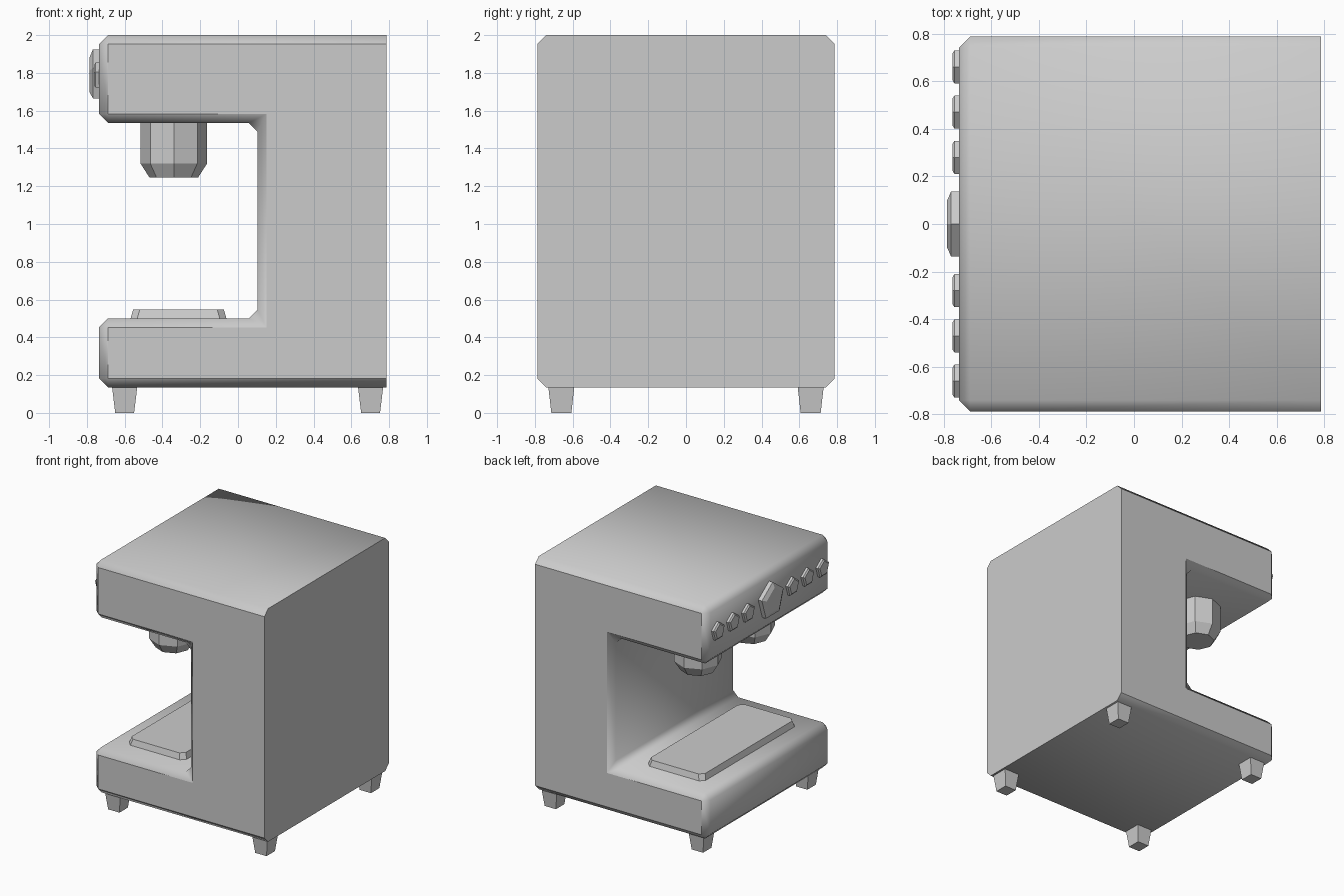
import bpy, bmesh
from math import sin, cos, tau

cube = bpy.data.objects.get("Cube")
if cube:
    bpy.data.objects.remove(cube, do_unlink=True)

GREY = (0.6, 0.6, 0.6, 1.0)
metal = bpy.data.materials.new("light_grey")
metal.use_nodes = True
metal.diffuse_color = GREY
for node in metal.node_tree.nodes:
    if node.type == 'BSDF_PRINCIPLED':
        node.inputs["Base Color"].default_value = GREY


def finish(name, bm):
    bmesh.ops.recalc_face_normals(bm, faces=bm.faces[:])
    mesh = bpy.data.meshes.new(name)
    bm.to_mesh(mesh)
    bm.free()
    mesh.materials.append(metal)
    obj = bpy.data.objects.new(name, mesh)
    bpy.context.collection.objects.link(obj)
    return obj


def loft(name, rings):
    """Join rings of points with side faces and cap both ends."""
    bm = bmesh.new()
    loops = [[bm.verts.new(p) for p in ring] for ring in rings]
    n = len(loops[0])
    for a, b in zip(loops, loops[1:]):
        for i in range(n):
            j = (i + 1) % n
            bm.faces.new((a[i], a[j], b[j], b[i]))
    bm.faces.new(loops[0][::-1])
    bm.faces.new(loops[-1])
    return finish(name, bm)


def rect_ring(x, y, z, hx, hy, cut=0.0):
    """Rectangle at height z, with clipped corners if cut is given."""
    if not cut:
        return [(x + sx * hx, y + sy * hy, z)
                for sx, sy in ((-1, -1), (1, -1), (1, 1), (-1, 1))]
    ring = []
    for sx, sy in ((-1, -1), (1, -1), (1, 1), (-1, 1)):
        pair = [(x + sx * hx, y + sy * (hy - cut), z),
                (x + sx * (hx - cut), y + sy * hy, z)]
        ring += pair if sx * sy > 0 else pair[::-1]
    return ring


# Body: C-shaped side profile, chamfered everywhere but the flat rear panel
REAR = 0.785
profile = [(-0.735, 0.135), (REAR, 0.135), (REAR, 2.0), (-0.735, 2.0),
           (-0.735, 1.535), (0.103, 1.535), (0.103, 0.5), (-0.735, 0.5)]
bm = bmesh.new()
face = bm.faces.new([bm.verts.new((x, -0.787, z)) for x, z in profile])
ext = bmesh.ops.extrude_face_region(bm, geom=[face])
bmesh.ops.translate(bm, vec=(0, 1.574, 0),
                    verts=[v for v in ext["geom"] if isinstance(v, bmesh.types.BMVert)])
bmesh.ops.recalc_face_normals(bm, faces=bm.faces[:])
chamfered = [e for e in bm.edges if not any(f.normal.x > 0.99 for f in e.link_faces)]
bmesh.ops.bevel(bm, geom=chamfered, offset=0.047, segments=1, affect='EDGES')
bm.normal_update()
for f in bm.faces:
    f.smooth = True
for e in bm.edges:
    e.smooth = not any(abs(f.normal.y) > 0.99 or f.normal.x > 0.99 for f in e.link_faces)
finish("body", bm)

# Drip tray with sloped rim
loft("drip_tray", [rect_ring(-0.315, 0, 0.495, 0.255, 0.6, 0.035),
                   rect_ring(-0.315, 0, 0.547, 0.24, 0.585, 0.035)])

# Tapered feet
for end, fx in (("front", -0.6), ("rear", 0.702)):
    for side, fy in (("left", 0.66), ("right", -0.66)):
        loft(f"{end}_{side}_foot", [rect_ring(fx, fy, 0, 0.05, 0.053),
                                    rect_ring(fx, fy, 0.14, 0.067, 0.069)])

# Two brew heads under the upper housing
for side, hy in (("left", 0.335), ("right", -0.335)):
    loft(f"brew_head_{side}",
         [[(-0.34 + r * cos(tau * i / 8), hy + r * sin(tau * i / 8), z) for i in range(8)]
          for r, z in ((0.128, 1.245), (0.176, 1.32), (0.176, 1.545))])


# Five-sided knobs on the control panel
def knob(name, y, radius, x_shoulder, x_cap, cap):
    loft(name, [[(x, y + r * sin(tau * i / 5), 1.781 + r * cos(tau * i / 5)) for i in range(5)]
                for r, x in ((radius, -0.725), (radius, x_shoulder), (radius * cap, x_cap))])


knob("main_dial", 0, 0.144, -0.768, -0.785, 0.72)
for i in range(3):
    for side, s in (("left", 1), ("right", -1)):
        knob(f"small_knob_{side}_{i + 1}", s * (0.28 + 0.19 * i), 0.073, -0.754, -0.763, 0.8)
